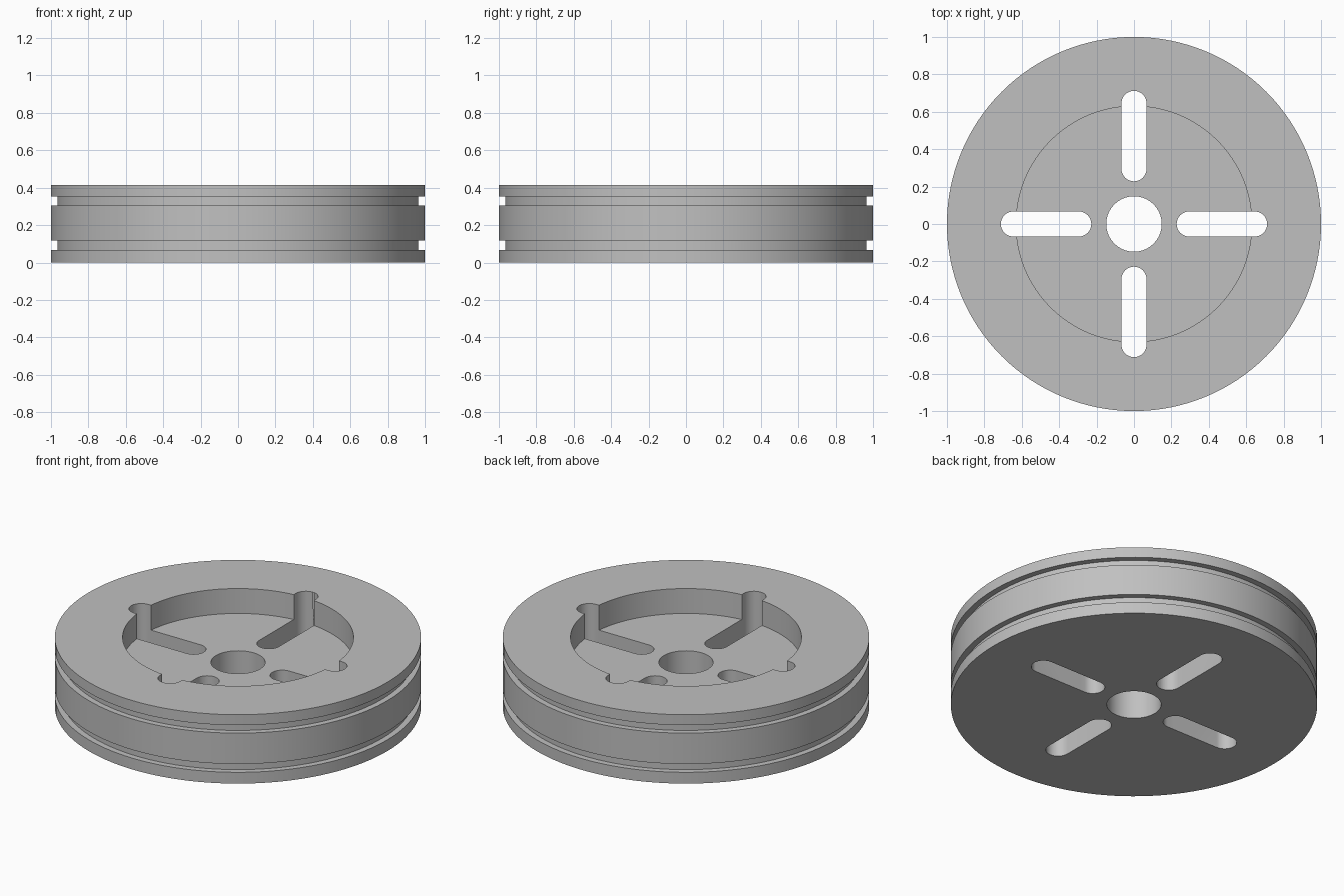
import bpy
import bmesh
from math import pi, cos, sin, radians

cube = bpy.data.objects.get("Cube")
if cube:
    bpy.data.objects.remove(cube, do_unlink=True)

HEIGHT = 0.415
FLOOR = 0.265
RIM, GROOVE, RECESS, BORE = 1.0, 0.965, 0.63, 0.148
SLOT_IN, SLOT_OUT, SLOT_R = 0.228, 0.712, 0.067
SEGMENTS = 128

grey = bpy.data.materials.new("plain grey")
grey.use_nodes = True
colour = (0.53, 0.53, 0.53, 1)
grey.diffuse_color = colour
grey.node_tree.nodes["Principled BSDF"].inputs["Base Color"].default_value = colour


def make_object(name, bm):
    bmesh.ops.recalc_face_normals(bm, faces=bm.faces)
    mesh = bpy.data.meshes.new(name)
    bm.to_mesh(mesh)
    bm.free()
    mesh.materials.append(grey)
    obj = bpy.data.objects.new(name, mesh)
    bpy.context.collection.objects.link(obj)
    return obj


def lathe(name, profile):
    """Revolve a closed (radius, z) outline around the z axis."""
    bm = bmesh.new()
    rings = []
    for r, z in profile:
        angles = [2 * pi * i / SEGMENTS for i in range(SEGMENTS)]
        rings.append([bm.verts.new((r * cos(a), r * sin(a), z)) for a in angles])
    for k, ring in enumerate(rings):
        above = rings[(k + 1) % len(rings)]
        for i in range(SEGMENTS):
            j = (i + 1) % SEGMENTS
            bm.faces.new((ring[i], ring[j], above[j], above[i]))
    return make_object(name, bm)


def slot_cutter(name, turn):
    """Upright prism with rounded ends, pointing outward at the given angle."""
    bm = bmesh.new()
    outline = []
    for centre, start in ((SLOT_OUT - SLOT_R, -pi / 2), (SLOT_IN + SLOT_R, pi / 2)):
        for i in range(17):
            a = start + pi * i / 16
            outline.append(bm.verts.new((centre + SLOT_R * cos(a), SLOT_R * sin(a), -0.1)))
    base = bm.faces.new(outline)
    top = bmesh.ops.extrude_face_region(bm, geom=[base])["geom"]
    verts = [v for v in top if isinstance(v, bmesh.types.BMVert)]
    bmesh.ops.translate(bm, verts=verts, vec=(0, 0, HEIGHT + 0.2))
    obj = make_object(name, bm)
    obj.rotation_euler.z = turn
    obj.hide_render = True
    return obj


# Grooved disc with a recessed top and a central bore
outline = [(BORE, 0), (RIM, 0)]
for low, high in ((0.068, 0.118), (0.304, 0.352)):
    outline += [(RIM, low), (GROOVE, low), (GROOVE, high), (RIM, high)]
outline += [(RIM, HEIGHT), (RECESS, HEIGHT), (RECESS, FLOOR), (BORE, FLOOR)]
disc = lathe("grooved_disc", outline)

# Four radial slots cut right through the disc and into the recess wall
cutters = [slot_cutter(f"slot_cutter_{i + 1}", i * pi / 2) for i in range(4)]
for cutter in cutters:
    cut = disc.modifiers.new(cutter.name, "BOOLEAN")
    cut.object = cutter
    cut.operation = "DIFFERENCE"
    cut.solver = "EXACT"

bpy.ops.object.select_all(action="DESELECT")
disc.select_set(True)
bpy.context.view_layer.objects.active = disc
for cutter in cutters:
    bpy.ops.object.modifier_apply(modifier=cutter.name)
    bpy.data.objects.remove(cutter, do_unlink=True)
bpy.ops.object.shade_smooth_by_angle(angle=radians(30))
